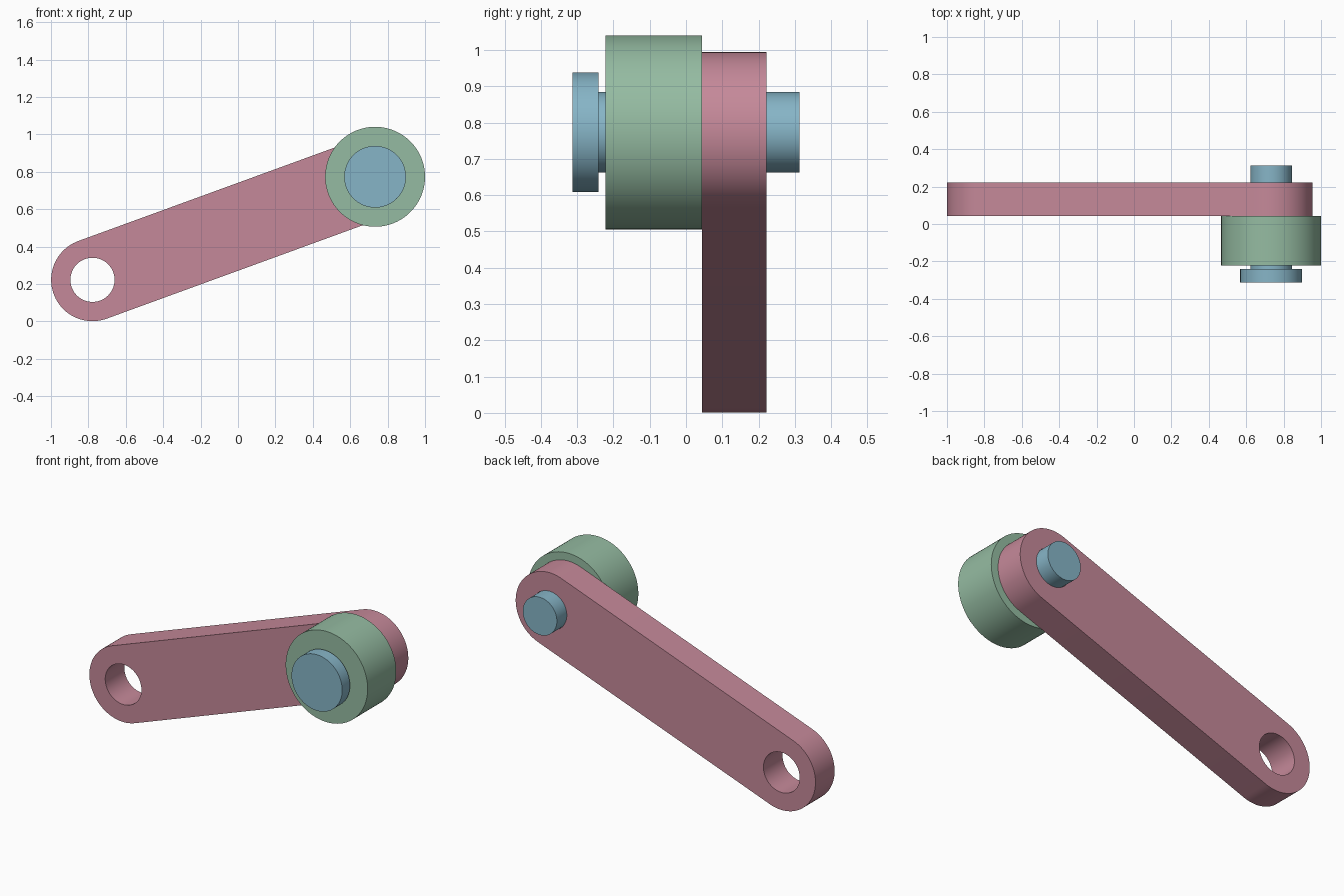
import bpy, bmesh, math
from mathutils import Vector, Matrix

if "Cube" in bpy.data.objects:
    bpy.data.objects.remove(bpy.data.objects["Cube"])

SEG = 96
HOLE = (-0.778, 0.222)      # free end of the arm (x, z)
PIVOT = (0.733, 0.773)      # roller axis (x, z)
ARM_R, PIN_R, BORE_R = 0.221, 0.111, 0.112


def material(name, rgb):
    m = bpy.data.materials.new(name)
    m.diffuse_color = (*rgb, 1)
    m.use_nodes = True
    m.node_tree.nodes["Principled BSDF"].inputs["Base Color"].default_value = m.diffuse_color
    return m


def finish(name, bm, mat):
    bmesh.ops.remove_doubles(bm, verts=bm.verts, dist=1e-5)
    bmesh.ops.recalc_face_normals(bm, faces=bm.faces)
    mesh = bpy.data.meshes.new(name)
    bm.to_mesh(mesh)
    bm.free()
    mesh.materials.append(mat)
    ob = bpy.data.objects.new(name, mesh)
    bpy.context.collection.objects.link(ob)
    bpy.ops.object.select_all(action='DESELECT')
    ob.select_set(True)
    bpy.context.view_layer.objects.active = ob
    bpy.ops.object.shade_smooth_by_angle(angle=math.radians(30))
    return ob


def arc(centre, r, start, sweep, n):
    return [(centre[0] + r * math.cos(start + sweep * i / n),
             centre[1] + r * math.sin(start + sweep * i / n)) for i in range(n + 1)]


def plate(name, loops, y0, y1, mat):
    """Flat x-z outline with holes, thickened along y."""
    bm = bmesh.new()
    edges = []
    for pts in loops:
        vs = [bm.verts.new((x, y0, z)) for x, z in pts]
        edges += [bm.edges.new((a, b)) for a, b in zip(vs, vs[1:] + vs[:1])]
    bmesh.ops.triangle_fill(bm, edges=edges, use_beauty=True, normal=(0, -1, 0))
    ext = bmesh.ops.extrude_face_region(bm, geom=bm.faces[:], use_keep_orig=True)
    moved = [g for g in ext['geom'] if isinstance(g, bmesh.types.BMVert)]
    bmesh.ops.translate(bm, verts=moved, vec=(0, y1 - y0, 0))
    return finish(name, bm, mat)


def lathe(name, profile, mat):
    """Spin an (r, y) profile around the pivot axis."""
    bm = bmesh.new()
    vs = [bm.verts.new((PIVOT[0] + r, y, PIVOT[1])) for r, y in profile]
    edges = [bm.edges.new(p) for p in zip(vs, vs[1:])]
    bmesh.ops.spin(bm, geom=vs + edges, cent=(PIVOT[0], 0, PIVOT[1]), axis=(0, 1, 0),
                   angle=math.tau, steps=SEG, use_merge=True)
    return finish(name, bm, mat)


pink = material("arm_pink", (0.56, 0.25, 0.32))
green = material("roller_green", (0.30, 0.50, 0.36))
blue = material("pin_blue", (0.24, 0.46, 0.57))

# Arm: slanted bar with rounded ends and a hole at each end
tilt = math.atan2(PIVOT[1] - HOLE[1], PIVOT[0] - HOLE[0])
outline = (arc(PIVOT, ARM_R, tilt - math.pi / 2, math.pi, SEG // 2)
           + arc(HOLE, ARM_R, tilt + math.pi / 2, math.pi, SEG // 2))
holes = [arc(HOLE, 0.118, 0, math.tau, SEG)[:-1], arc(PIVOT, BORE_R, 0, math.tau, SEG)[:-1]]
plate("rocker_arm", [outline] + holes, 0.044, 0.222, pink)

# Roller: thick ring in front of the arm
lathe("roller", [(BORE_R, -0.222), (0.267, -0.222), (0.267, 0.044),
                 (BORE_R, 0.044), (BORE_R, -0.222)], green)

# Pin: shaft through roller and arm with a wide head at the front
lathe("headed_pin", [(0, -0.313), (0.165, -0.313), (0.165, -0.241), (PIN_R, -0.241),
                     (PIN_R, 0.313), (0, 0.313)], blue)
